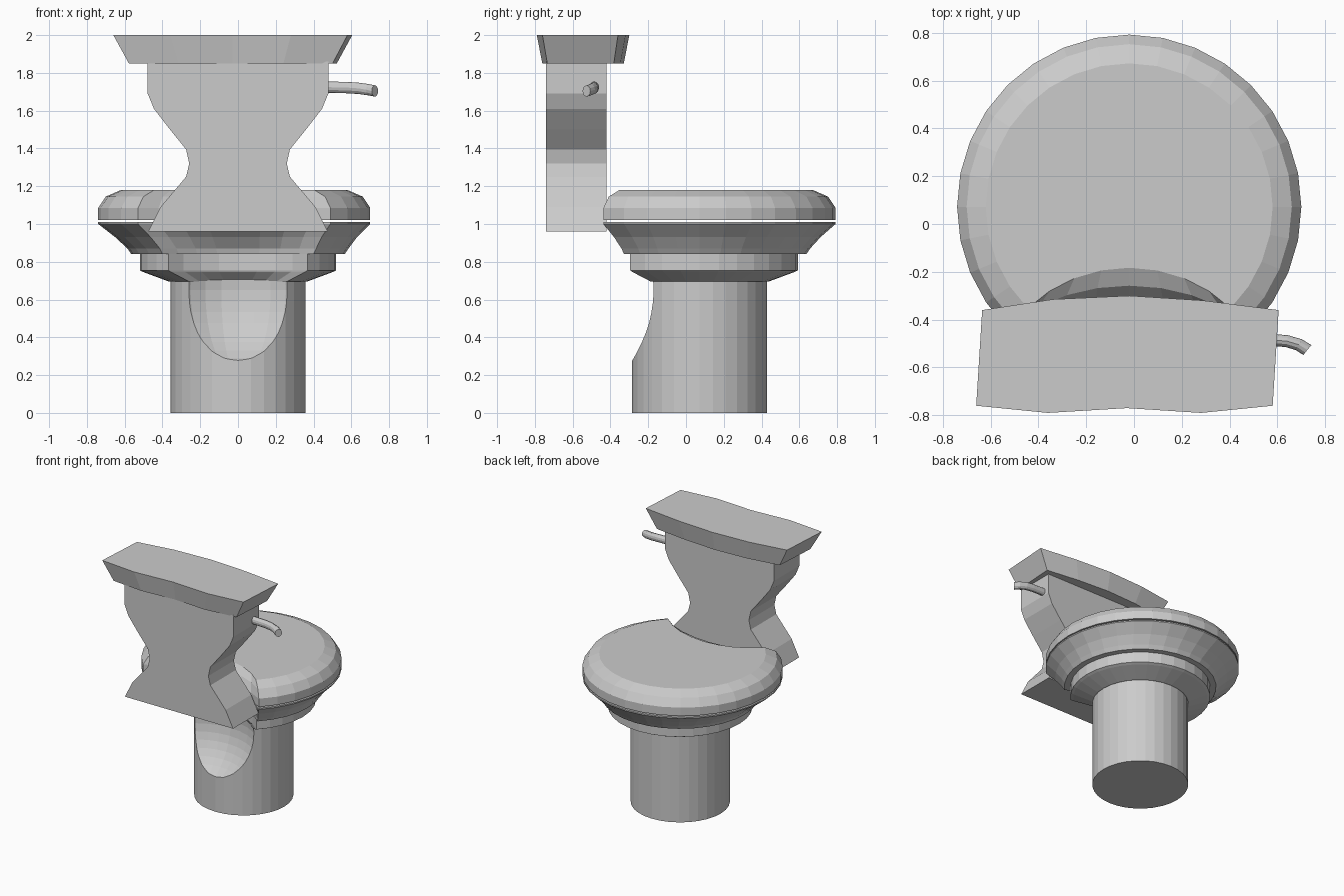
import bpy, bmesh
from math import cos, sin, pi, radians

if "Cube" in bpy.data.objects:
    bpy.data.objects.remove(bpy.data.objects["Cube"])

def make_object(name, bm):
    bmesh.ops.recalc_face_normals(bm, faces=bm.faces[:])
    me = bpy.data.meshes.new(name)
    bm.to_mesh(me)
    bm.free()
    ob = bpy.data.objects.new(name, me)
    bpy.context.collection.objects.link(ob)
    return ob

def loft(name, rings):
    """Skin a stack of closed outlines and cap both ends."""
    bm = bmesh.new()
    vs = [[bm.verts.new(p) for p in ring] for ring in rings]
    n = len(vs[0])
    for a, b in zip(vs, vs[1:]):
        for i in range(n):
            j = (i + 1) % n
            bm.faces.new((a[i], a[j], b[j], b[i]))
    bm.faces.new(vs[0][::-1])
    bm.faces.new(vs[-1])
    return make_object(name, bm)

CY = 0.072

def bitten_ring(r, z, mid, cx=0.0):
    """Circle whose front quarter is replaced by an inward arc reaching mid."""
    pts = [(cx + r * cos(radians(-45 + 270 * i / 24)),
            CY + r * sin(radians(-45 + 270 * i / 24)), z) for i in range(25)]
    c = r * sin(pi / 4)
    for i in range(1, 8):
        u = sin((i / 4 - 1) * pi / 4) / sin(pi / 4)
        h = (cos((i / 4 - 1) * pi / 4) - cos(pi / 4)) / (1 - cos(pi / 4))
        pts.append((cx + c * u, CY - c + (mid + c) * h, z))
    return pts

# Pedestal with a scooped front
bm = bmesh.new()
bmesh.ops.create_cone(bm, cap_ends=True, segments=32, radius1=0.357, radius2=0.357, depth=0.71)
bmesh.ops.translate(bm, verts=bm.verts, vec=(0, CY, 0.355))
pedestal = make_object("pedestal", bm)
bm = bmesh.new()
bmesh.ops.create_uvsphere(bm, u_segments=32, v_segments=24, radius=0.452)
bmesh.ops.translate(bm, verts=bm.verts, vec=(0, -0.54, 0.65))
cutter = make_object("scoop_cutter", bm)
cutter.hide_render = True
mod = pedestal.modifiers.new("scoop", 'BOOLEAN')
mod.operation = 'DIFFERENCE'
mod.solver = 'EXACT'
mod.object = cutter
bpy.context.view_layer.objects.active = pedestal
bpy.ops.object.modifier_apply(modifier=mod.name)
bpy.data.objects.remove(cutter)

# Bowl: stepped neck and flared rim
loft("bowl", [bitten_ring(*a) for a in (
    (0.365, 0.695, -0.15), (0.50, 0.745, -0.21), (0.52, 0.755, -0.215),
    (0.52, 0.84, -0.215), (0.565, 0.84, -0.24), (0.585, 0.87, -0.25),
    (0.64, 0.93, -0.30, -0.01), (0.72, 1.0, -0.38, -0.02), (0.72, 1.01, -0.38, -0.02))])

# Seat lid with rounded upper edge
loft("seat_lid", [bitten_ring(*a, -0.02) for a in (
    (0.72, 1.02, -0.38), (0.72, 1.085, -0.38), (0.68, 1.145, -0.33), (0.60, 1.18, -0.255))])

# Tank body: waisted profile extruded in depth
half = [(0.475, 0.96), (0.41, 1.09), (0.275, 1.25), (0.258, 1.32), (0.275, 1.395),
        (0.36, 1.50), (0.445, 1.61), (0.478, 1.69), (0.478, 1.86)]
outline = half + [(-x, z) for x, z in reversed(half)]
loft("tank", [[(x, y, z) for x, z in outline] for y in (-0.74, -0.42)])

# Tank lid: irregular slab that widens upward
top = [(-0.66, -0.76), (-0.36, -0.79), (-0.03, -0.77), (0.28, -0.79), (0.58, -0.76),
       (0.605, -0.36), (0.29, -0.32), (-0.02, -0.30), (-0.34, -0.315), (-0.635, -0.36)]
mx, my = -0.026, -0.545
base = [(mx + (x - mx) * 0.87, my + (y - my) * 0.88) for x, y in top]
loft("tank_lid", [[(x, y, 1.85) for x, y in base], [(x, y, 2.0) for x, y in top]])

# Flush handle: bent tube
path = [(0.45, -0.485, 1.725), (0.58, -0.485, 1.722), (0.64, -0.49, 1.718),
        (0.69, -0.505, 1.711), (0.725, -0.527, 1.704)]
rings = []
for k, (x, y, z) in enumerate(path):
    a = (0, 0, -0.15, -0.4, -0.6)[k]
    rings.append([(x - 0.03 * cos(t) * sin(a), y + 0.025 * cos(t) * cos(a), z + 0.03 * sin(t))
                  for t in (2 * pi * i / 12 for i in range(12))])
loft("flush_handle", rings)
